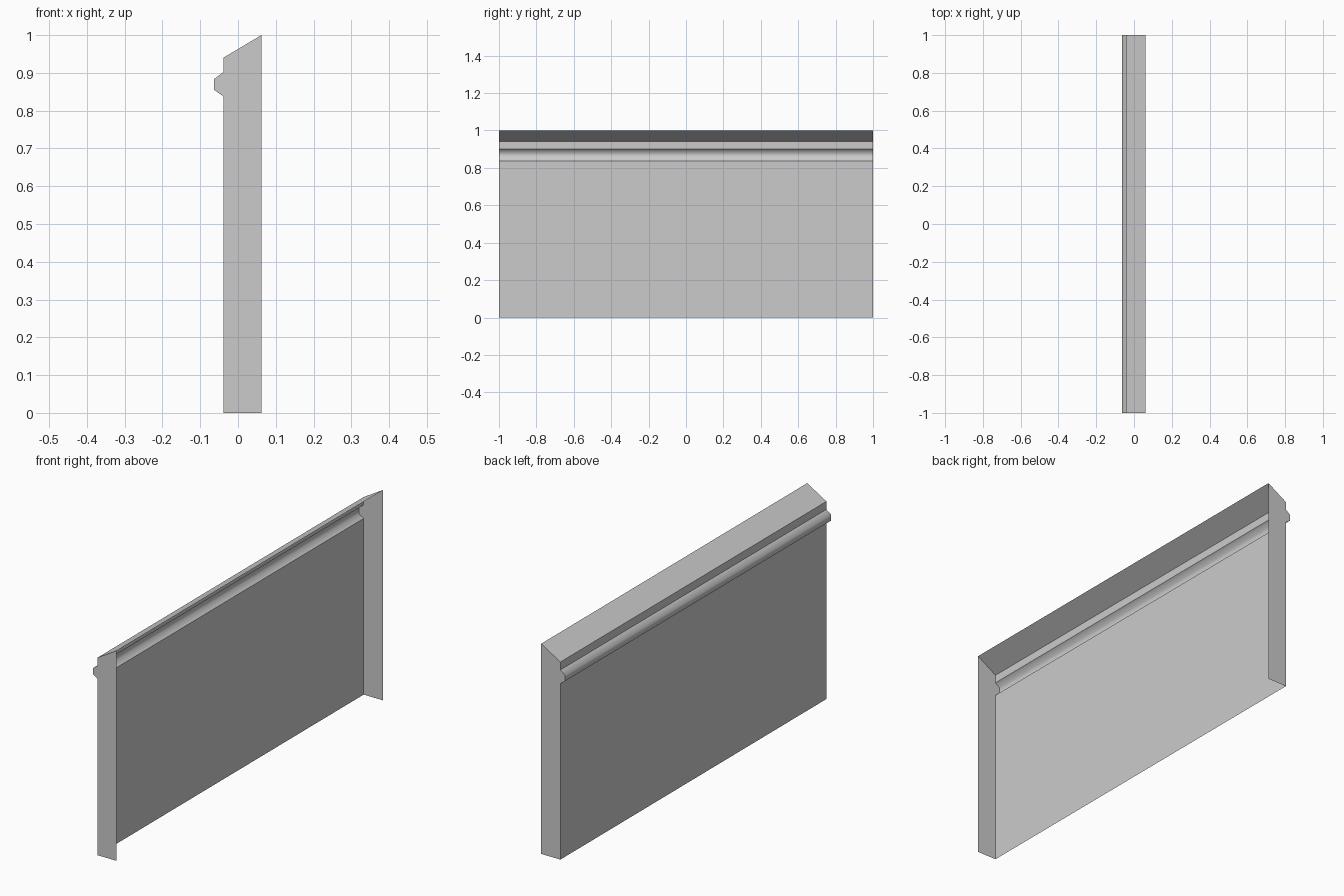
import bpy
import bmesh

cube = bpy.data.objects.get("Cube")
if cube:
    bpy.data.objects.remove(cube, do_unlink=True)

HALF_LENGTH = 1.0
# Cross-section (x, z): sloped top, upper wall, moulding, lower wall
PROFILE = [(0.062, 1.0), (-0.039, 0.94), (-0.039, 0.902), (-0.063, 0.884),
           (-0.063, 0.855), (-0.039, 0.838), (-0.039, 0.0)]
MOULDING = range(2, 5)

# Plain grey
grey = bpy.data.materials.new("light_grey")
grey.use_nodes = True
colour = (0.6, 0.6, 0.6, 1)
grey.diffuse_color = colour
grey.node_tree.nodes["Principled BSDF"].inputs["Base Color"].default_value = colour

bm = bmesh.new()
front, back = [[bm.verts.new((x, y, z)) for x, z in PROFILE]
               for y in (-HALF_LENGTH, HALF_LENGTH)]

# Long faces, leaving the inner side and the underside open
for i in range(len(PROFILE) - 1):
    face = bm.faces.new((front[i], front[i + 1], back[i + 1], back[i]))
    face.smooth = i in MOULDING

# End panels, closed down to the floor at the inner edge
for ring, y in ((front, -HALF_LENGTH), (back, HALF_LENGTH)):
    foot = bm.verts.new((PROFILE[0][0], y, 0))
    loop = ring + [foot]
    bm.faces.new(loop if y < 0 else loop[::-1])

# Faces point outward, so check against the lower wall
bmesh.ops.recalc_face_normals(bm, faces=bm.faces[:])
bm.normal_update()
wall = next(f for f in bm.faces if front[-1] in f.verts and back[-1] in f.verts)
if wall.normal.x > 0:
    bmesh.ops.reverse_faces(bm, faces=bm.faces[:])

# Only the moulding is rounded by shading; its borders stay crisp
for edge in bm.edges:
    edge.smooth = len(edge.link_faces) == 2 and all(f.smooth for f in edge.link_faces)

mesh = bpy.data.meshes.new("wall_panel")
bm.to_mesh(mesh)
bm.free()
mesh.materials.append(grey)
panel = bpy.data.objects.new("wall_panel", mesh)
bpy.context.collection.objects.link(panel)
